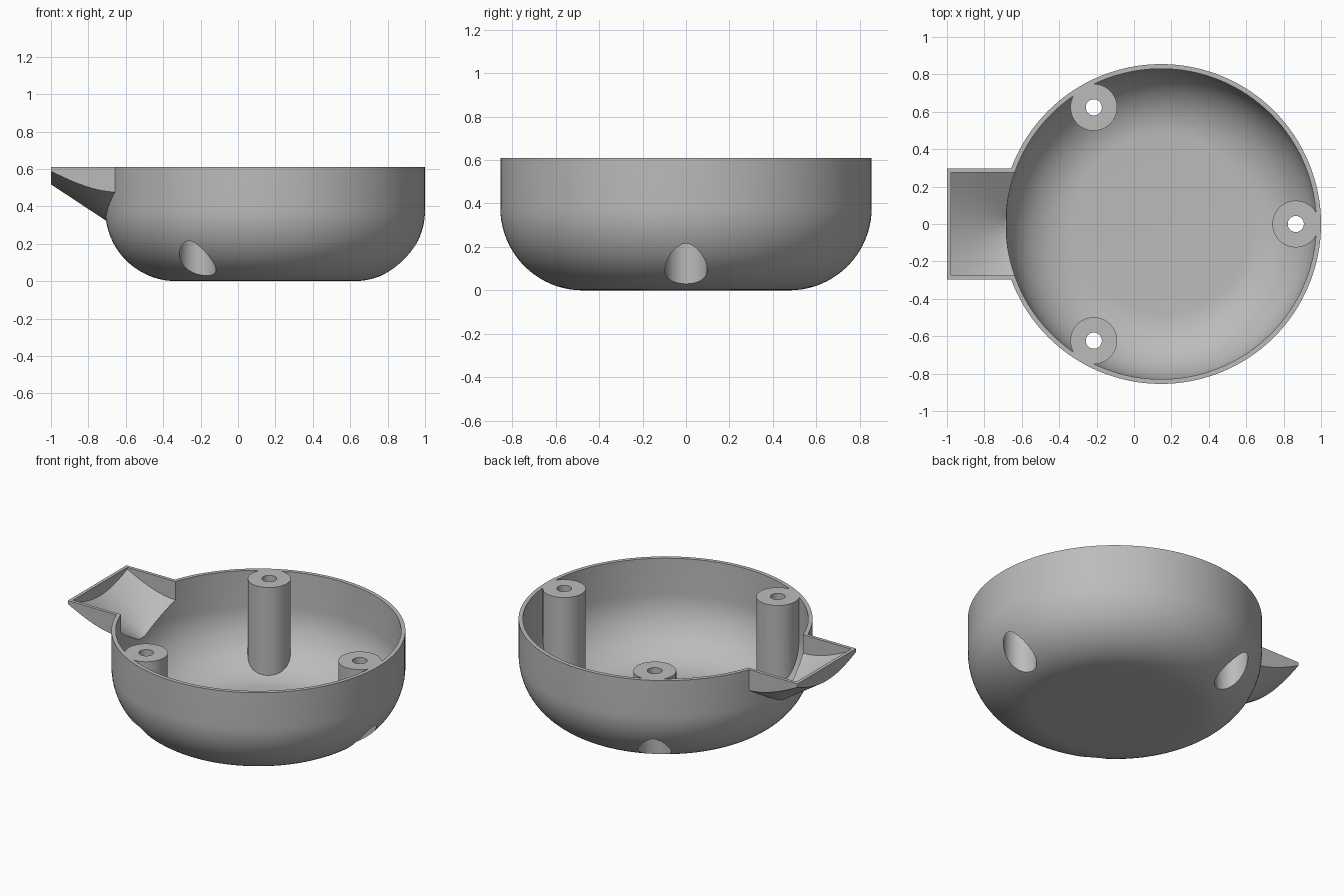
import bpy, bmesh, math
from mathutils import Matrix, Vector

if "Cube" in bpy.data.objects:
    bpy.data.objects.remove(bpy.data.objects["Cube"], do_unlink=True)

CX = 0.145            # bowl axis
TOP, HIGH = 0.61, 0.7  # rim height, and untrimmed height
R, FILLET, WALL = 0.855, 0.38, 0.025

grey = bpy.data.materials.new("plain grey")
grey.use_nodes = True
grey.diffuse_color = (0.5, 0.5, 0.5, 1)
grey.node_tree.nodes["Principled BSDF"].inputs["Base Color"].default_value = (0.5, 0.5, 0.5, 1)


def finish(bm, name):
    bmesh.ops.remove_doubles(bm, verts=bm.verts, dist=1e-5)
    bmesh.ops.recalc_face_normals(bm, faces=bm.faces)
    mesh = bpy.data.meshes.new(name)
    bm.to_mesh(mesh)
    bm.free()
    mesh.materials.append(grey)
    ob = bpy.data.objects.new(name, mesh)
    bpy.context.collection.objects.link(ob)
    return ob


def lathe(name, profile, x, y=0, sides=128):
    """Closed solid turned about a vertical axis; profile is (radius, z)."""
    bm = bmesh.new()
    vs = [bm.verts.new((r, 0, z)) for r, z in profile]
    es = [bm.edges.new(pair) for pair in zip(vs, vs[1:])]
    bmesh.ops.spin(bm, geom=vs + es, cent=(0, 0, 0), axis=(0, 0, 1),
                   angle=math.tau, steps=sides)
    bmesh.ops.translate(bm, verts=bm.verts, vec=(x, y, 0))
    return finish(bm, name)


def box(name, lo, hi):
    lo, hi = Vector(lo), Vector(hi)
    bm = bmesh.new()
    bmesh.ops.create_cube(bm, size=1, matrix=Matrix.Translation((lo + hi) / 2)
                          @ Matrix.Diagonal((*(hi - lo), 1)))
    return finish(bm, name)


def combine(ob, other, operation):
    mod = ob.modifiers.new("combine", 'BOOLEAN')
    mod.operation, mod.solver, mod.object = operation, 'EXACT', other
    bpy.context.view_layer.objects.active = ob
    bpy.ops.object.modifier_apply(modifier=mod.name)
    bpy.data.objects.remove(other, do_unlink=True)


def bowl_solid(name, inset, top):
    """Round-bottomed solid, shrunk by the inset."""
    r = FILLET - inset
    arc = [(R - FILLET + r * math.sin(a), FILLET - r * math.cos(a))
           for a in (i * math.pi / 40 for i in range(21))]
    return lathe(name, [(0, inset)] + arc + [(R - inset, top), (0, top)], CX)


def spout_solid(name, inset, apex, blunt, top, inner_x):
    """Box whose underside is a cone pointing down beside the bowl."""
    slope, half = 0.66, 0.297 - inset
    ob = box(name, (-1 + inset, -half, 0.1), (inner_x, half, top))
    cone = lathe("cone", [(0, apex + slope * blunt), (blunt, apex + slope * blunt),
                          (0.75, apex + slope * 0.75), (0, apex + slope * 0.75)], -0.64)
    combine(ob, cone, 'INTERSECT')
    return ob


def cylinder(name, x, y, r, z0, z1):
    return lathe(name, [(0, z0), (r, z0), (r, z1), (0, z1)], x, y, 64)


posts = [(CX + 0.72 * math.cos(a), 0.72 * math.sin(a))
         for a in (0, math.tau / 3, -math.tau / 3)]

# Bowl and spout as one solid
bowl = bowl_solid("bowl_with_spout", 0, HIGH)
combine(bowl, spout_solid("spout", 0, 0.28, 0.002, HIGH, -0.645), 'UNION')

# Hollow, leaving the three posts standing
cavity = bowl_solid("cavity", WALL, 0.8)
for x, y in posts:
    combine(cavity, cylinder("post", x, y, 0.125, -0.1, 0.9), 'DIFFERENCE')
combine(bowl, cavity, 'DIFFERENCE')
combine(bowl, spout_solid("channel", 0.021, 0.31, 0.05, 0.78, -0.6), 'DIFFERENCE')

# Level rim
combine(bowl, box("trim", (-2, -2, TOP), (2, 2, 1)), 'DIFFERENCE')

# Screw holes with wide recesses from below
for x, y in posts:
    combine(bowl, cylinder("recess", x, y, 0.097, -0.1, 0.47), 'DIFFERENCE')
    combine(bowl, cylinder("screw_hole", x, y, 0.043, 0.3, 0.8), 'DIFFERENCE')

bpy.ops.object.select_all(action='DESELECT')
bowl.select_set(True)
bpy.context.view_layer.objects.active = bowl
bpy.ops.object.shade_smooth_by_angle(angle=math.radians(25))
